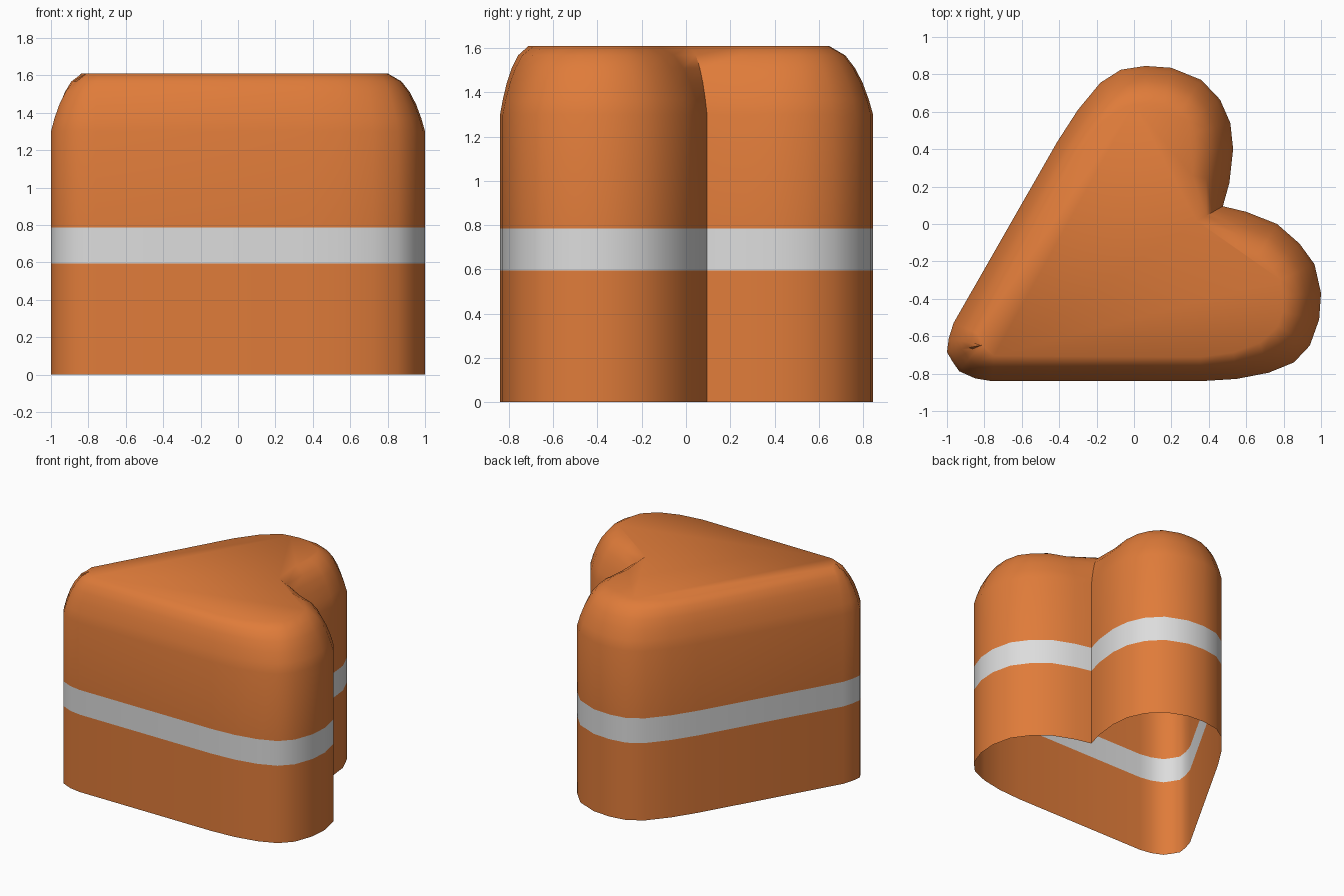
import bpy, bmesh, math
from mathutils import Vector

if "Cube" in bpy.data.objects:
    bpy.data.objects.remove(bpy.data.objects["Cube"])

def material(name, rgb):
    m = bpy.data.materials.new(name)
    m.diffuse_color = (*rgb, 1)
    m.use_nodes = True
    m.node_tree.nodes["Principled BSDF"].inputs["Base Color"].default_value = m.diffuse_color
    return m

orange = material("orange", (0.74, 0.20, 0.042))
grey = material("light grey", (0.72, 0.72, 0.72))

# Heart outline seen from above, counter-clockwise from the tip
outline = [Vector(p) for p in [
    (-.97, -.736), (-.935, -.787), (-.85, -.825), (-.76, -.84), (.36, -.84),
    (.55, -.828), (.72, -.795), (.855, -.74), (.94, -.65), (.99, -.51),
    (1, -.37), (.965, -.215), (.885, -.105), (.765, 0), (.6, .065),
    (.475, .095), (.51, .22), (.53, .40), (.515, .54), (.46, .665),
    (.36, .77), (.2, .835), (.06, .845), (-.07, .825), (-.18, .755),
    (-.30, .61), (-.41, .44), (-.965, -.53), (-.99, -.61), (-1, -.685)]]
axis = Vector((math.cos(math.radians(30)), math.sin(math.radians(30))))

# Top outline: narrower inset along the straight sides, wider on the lobes
count = len(outline)
inner = []
for i, p in enumerate(outline):
    a = (p - outline[i - 1]).normalized()
    b = (outline[(i + 1) % count] - p).normalized()
    t = (a + b).normalized()
    n = Vector((t.y, -t.x))
    d = .125 + .075 * min(1, abs(n.dot(axis) + .5) * 2)
    if a.cross(b) < -.3:      # notch
        n, d = axis, .16
    inner.append(p - n * d)

# Rings as (height, inset fraction): wall, band, rounded shoulder
rings = [(0, 0), (.595, 0), (.785, 0), (1.30, 0), (1.37, .10),
         (1.445, .24), (1.51, .41), (1.567, .63), (1.61, 1)]
bm = bmesh.new()
loops = [[bm.verts.new((*p.lerp(q, f), z)) for p, q in zip(outline, inner)]
         for z, f in rings]
for r in range(len(loops) - 1):
    for i in range(count):
        j = (i + 1) % count
        face = bm.faces.new((loops[r][i], loops[r][j],
                             loops[r + 1][j], loops[r + 1][i]))
        face.material_index = 1 if r == 1 else 0
bm.faces.new(loops[-1])       # flat top; the underside stays open

mesh = bpy.data.meshes.new("heart_shell")
bm.to_mesh(mesh)
bm.free()
mesh.materials.append(orange)
mesh.materials.append(grey)
shell = bpy.data.objects.new("heart_shell", mesh)
bpy.context.collection.objects.link(shell)
bpy.context.view_layer.objects.active = shell
shell.select_set(True)
bpy.ops.object.shade_smooth_by_angle(angle=math.radians(45))
